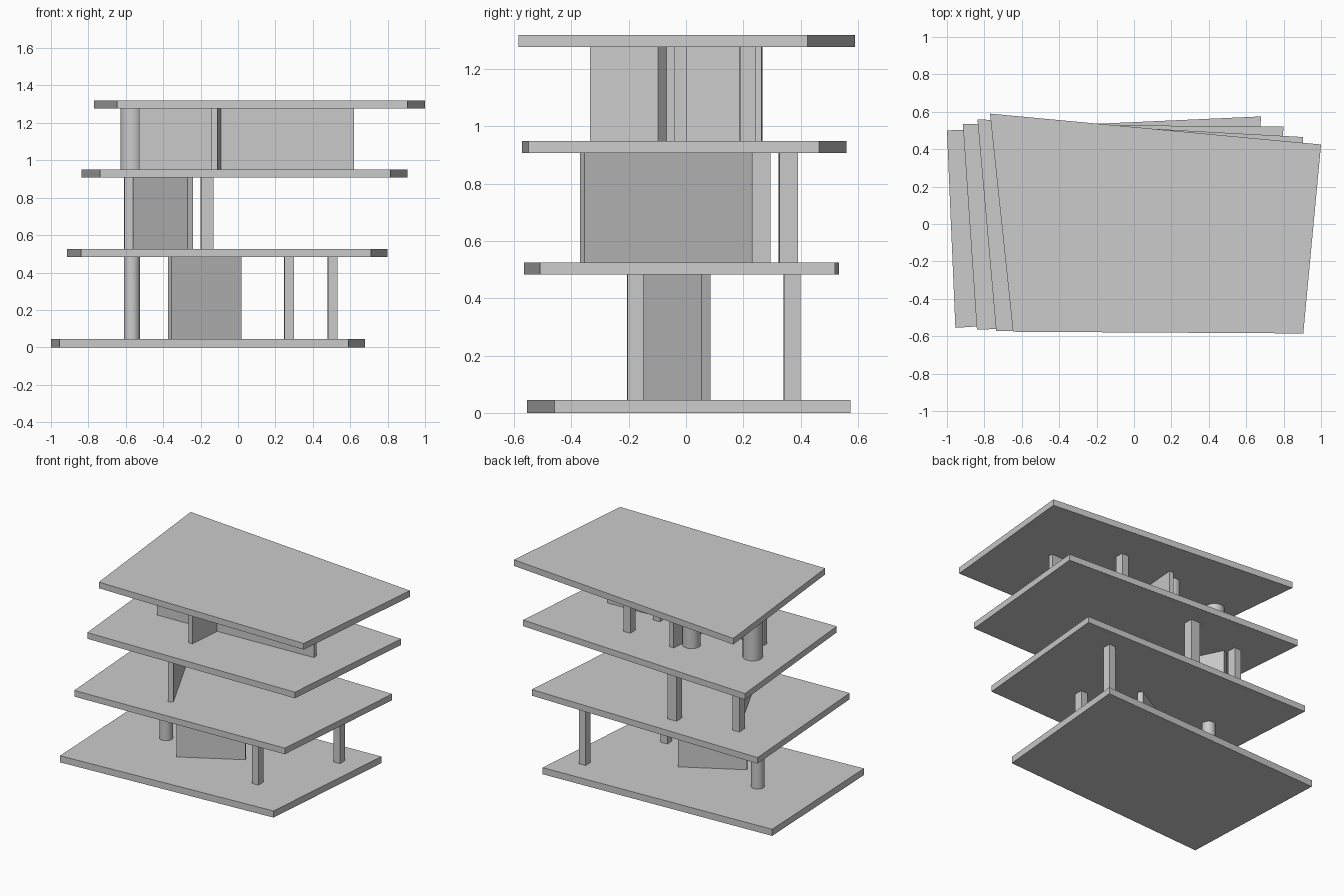
import bpy
import bmesh
from mathutils import Vector

cube = bpy.data.objects.get("Cube")
if cube:
    bpy.data.objects.remove(cube, do_unlink=True)

grey = bpy.data.materials.new("concrete_grey")
grey.use_nodes = True
colour = (0.6, 0.6, 0.6, 1)
grey.diffuse_color = colour
grey.node_tree.nodes["Principled BSDF"].inputs["Base Color"].default_value = colour


def prism(name, outline, bottom, top):
    """Extrude a counter-clockwise plan outline between two heights."""
    bm = bmesh.new()
    base = bm.faces.new([bm.verts.new((x, y, bottom)) for x, y in outline])
    raised = bmesh.ops.extrude_face_region(bm, geom=[base])["geom"]
    for v in raised:
        if isinstance(v, bmesh.types.BMVert):
            v.co.z = top
    bmesh.ops.recalc_face_normals(bm, faces=bm.faces)
    mesh = bpy.data.meshes.new(name)
    bm.to_mesh(mesh)
    bm.free()
    mesh.materials.append(grey)
    obj = bpy.data.objects.new(name, mesh)
    bpy.context.collection.objects.link(obj)
    return obj


def wall(name, start, end, thickness, level):
    """Upright panel along a centre line in plan."""
    a, b = Vector(start), Vector(end)
    along = (b - a).normalized()
    side = Vector((-along.y, along.x)) * thickness / 2
    return prism(name, [a - side, b - side, b + side, a + side], *level)


def post(name, centre, level, width=0.05, depth=0.056, lean=0.04):
    """Rectangular column, turned slightly in plan."""
    c = Vector(centre)
    half = Vector((-lean, 1)).normalized() * depth / 2
    return wall(name, c - half, c + half, width, level)


def round_post(name, centre, radius, level):
    bottom, top = level
    bpy.ops.mesh.primitive_cylinder_add(
        vertices=32, radius=radius, depth=top - bottom,
        location=(*centre, (bottom + top) / 2))
    obj = bpy.context.object
    obj.name = name
    obj.data.materials.append(grey)
    bpy.ops.object.shade_smooth_by_angle()


# Floor slabs, each turned a little further than the one below
slabs = {
    "ground_slab": (0, 0.045, [(-0.955, -0.555), (0.59, -0.46), (0.68, 0.575), (-1, 0.5)]),
    "first_slab": (0.483, 0.525, [(-0.84, -0.565), (0.71, -0.51), (0.8, 0.52), (-0.915, 0.535)]),
    "second_slab": (0.908, 0.95, [(-0.737, -0.572), (0.815, -0.55), (0.905, 0.465), (-0.837, 0.56)]),
    "roof_slab": (1.278, 1.32, [(-0.647, -0.576), (0.905, -0.585), (1, 0.425), (-0.77, 0.59)]),
}
for name, (bottom, top, outline) in slabs.items():
    prism(name, outline, bottom, top)

lower, middle, upper = (0.045, 0.483), (0.525, 0.908), (0.95, 1.278)

# Lower storey
wall("lower_wall", (-0.365, -0.14), (0.01, 0.07), 0.036, lower)
post("lower_front_post", (0.272, -0.177), lower)
post("lower_back_post", (0.505, 0.37), lower)
round_post("lower_round_post", (-0.567, 0.035), 0.042, lower)

# Middle storey
wall("middle_wall", (-0.255, -0.362), (-0.545, 0.218), 0.034, middle)
post("middle_back_post", (-0.165, 0.357), middle, 0.068, 0.064)
post("middle_side_post", (-0.582, 0.262), middle, 0.052, 0.064)

# Upper storey
wall("upper_long_wall", (-0.53, -0.1), (0.62, -0.053), 0.03, upper)
wall("upper_cross_wall", (-0.125, -0.334), (-0.077, 0.265), 0.032, upper)
post("upper_back_post", (0.275, 0.216), upper)
post("upper_middle_post", (0.222, -0.026), upper)
round_post("upper_side_round_post", (-0.567, 0.09), 0.062, upper)
round_post("upper_middle_round_post", (-0.158, 0.165), 0.056, upper)
